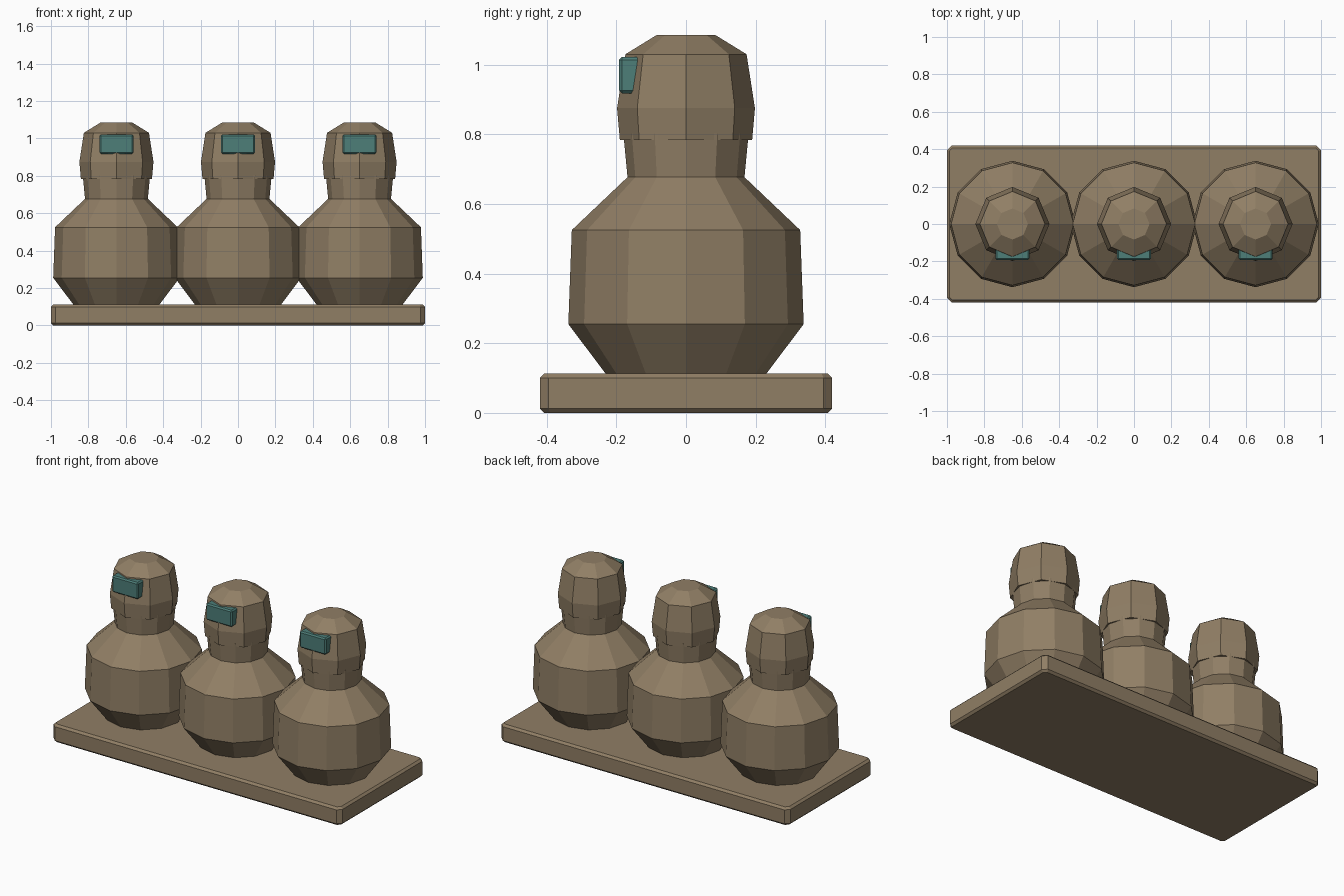
import bpy, bmesh
from math import sin, cos, pi

if "Cube" in bpy.data.objects:
    bpy.data.objects.remove(bpy.data.objects["Cube"])


def material(name, rgb):
    m = bpy.data.materials.new(name)
    m.diffuse_color = (*rgb, 1)
    m.use_nodes = True
    m.node_tree.nodes["Principled BSDF"].inputs["Base Color"].default_value = m.diffuse_color
    return m


BROWN = material("brown", (0.28, 0.21, 0.13))
TEAL = material("teal", (0.075, 0.21, 0.19))


def finish(name, bm, mat, loc):
    bmesh.ops.recalc_face_normals(bm, faces=bm.faces)
    me = bpy.data.meshes.new(name)
    bm.to_mesh(me)
    bm.free()
    me.materials.append(mat)
    ob = bpy.data.objects.new(name, me)
    ob.location = loc
    bpy.context.collection.objects.link(ob)
    return ob


def loft(name, rings, mat, loc=(0, 0, 0)):
    """Skin a stack of equal-sized point rings and cap both ends."""
    bm = bmesh.new()
    vs = [[bm.verts.new(p) for p in ring] for ring in rings]
    n = len(vs[0])
    for a, b in zip(vs, vs[1:]):
        for i in range(n):
            j = (i + 1) % n
            bm.faces.new((a[i], a[j], b[j], b[i]))
    bm.faces.new(vs[0][::-1])
    bm.faces.new(vs[-1])
    return finish(name, bm, mat, loc)


def lathe(name, sides, profile, mat, loc):
    rings = [[(r * cos(2 * pi * i / sides), r * sin(2 * pi * i / sides), z)
              for i in range(sides)] for r, z in profile]
    return loft(name, rings, mat, loc)


def cut_rect(hx, hy, c, z):
    """Rectangle with chamfered corners."""
    return [(hx, -hy + c, z), (hx, hy - c, z), (hx - c, hy, z), (-hx + c, hy, z),
            (-hx, hy - c, z), (-hx, -hy + c, z), (-hx + c, -hy, z), (hx - c, -hy, z)]


def box(name, size, centre, bevel, mat):
    bm = bmesh.new()
    bmesh.ops.create_cube(bm, size=1)
    bmesh.ops.scale(bm, vec=size, verts=bm.verts)
    bmesh.ops.bevel(bm, geom=bm.edges[:], offset=bevel, segments=1, affect='EDGES')
    return finish(name, bm, mat, centre)


# Base slab with chamfered corners and rims
loft("base_slab", [cut_rect(1 - i, 0.42 - i, 0.025 - i * 0.6, z)
                   for i, z in ((0.013, 0), (0, 0.013), (0, 0.1), (0.013, 0.113))], BROWN)

# Three identical figures in a row
BODY = [(0.225, 0.105), (0.338, 0.255), (0.328, 0.525), (0.168, 0.677), (0.18, 0.803)]
HEAD = [(0.19, 0.784), (0.198, 0.875), (0.174, 1.03), (0.083, 1.086)]
for k, x in enumerate((-0.65, 0, 0.65), 1):
    lathe(f"body_{k}", 12, BODY, BROWN, (x, 0, 0))
    lathe(f"head_{k}", 8, HEAD, BROWN, (x, 0, 0))
    box(f"face_panel_{k}", (0.182, 0.07, 0.104), (x, -0.157, 0.97), 0.008, TEAL)
